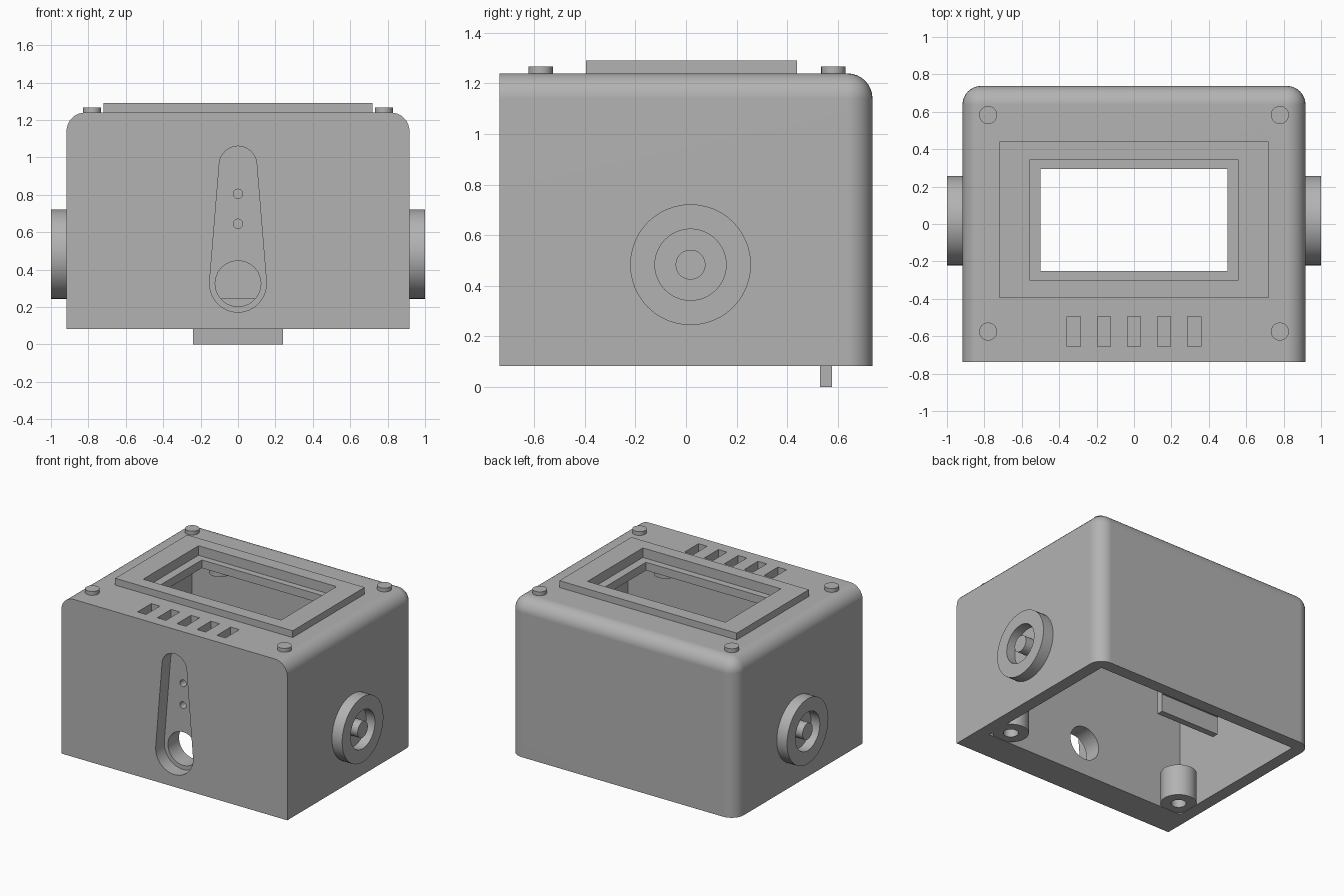
import bpy, bmesh, math
from mathutils import Matrix, Vector

cube = bpy.data.objects.get("Cube")
if cube:
    bpy.data.objects.remove(cube, do_unlink=True)

grey = bpy.data.materials.new("plain_grey")
grey.use_nodes = True
grey.diffuse_color = (0.45, 0.45, 0.45, 1)
grey.node_tree.nodes["Principled BSDF"].inputs["Base Color"].default_value = grey.diffuse_color

# Main dimensions
HX, FRONT, BACK, BASE, TOP = 0.917, -0.738, 0.738, 0.083, 1.24
WALL = 0.09
FRONT_IN = -0.51
parts = []


def make(name, bm, keep=True):
    bmesh.ops.recalc_face_normals(bm, faces=bm.faces)
    mesh = bpy.data.meshes.new(name)
    bm.to_mesh(mesh)
    bm.free()
    ob = bpy.data.objects.new(name, mesh)
    bpy.context.collection.objects.link(ob)
    mesh.materials.append(grey)
    if keep:
        parts.append(ob)
    return ob


def box_mesh(lo, hi):
    lo, hi = Vector(lo), Vector(hi)
    bm = bmesh.new()
    bmesh.ops.create_cube(bm, size=1)
    for v in bm.verts:
        v.co = Vector(lo[i] + (v.co[i] + 0.5) * (hi[i] - lo[i]) for i in range(3))
    return bm


def box(name, lo, hi, keep=True):
    return make(name, box_mesh(lo, hi), keep)


def cylinder(name, start, axis, length, radius, keep=True):
    """Round bar from start, running along axis."""
    axis = Vector(axis)
    bm = bmesh.new()
    centre = Vector(start) + axis * length / 2
    turn = axis.to_track_quat("Z", "Y").to_matrix().to_4x4()
    bmesh.ops.create_cone(bm, cap_ends=True, segments=48, radius1=radius, radius2=radius,
                          depth=length, matrix=Matrix.Translation(centre) @ turn)
    return make(name, bm, keep)


def cut(target, cutter):
    mod = target.modifiers.new("cut", "BOOLEAN")
    mod.operation, mod.solver, mod.object = "DIFFERENCE", "EXACT", cutter
    bpy.context.view_layer.objects.active = target
    bpy.ops.object.modifier_apply(modifier=mod.name)
    bpy.data.objects.remove(cutter, do_unlink=True)


# Housing: round top sides, top back and back uprights
bm = box_mesh((-HX, FRONT, BASE), (HX, BACK, TOP))
rounded = []
for e in bm.edges:
    mid = (e.verts[0].co + e.verts[1].co) / 2
    on_top, on_back, on_side = mid.z > TOP - 0.01, mid.y > BACK - 0.01, abs(mid.x) > HX - 0.01
    if (on_top and (on_back or on_side)) or (on_back and on_side):
        rounded.append(e)
bmesh.ops.bevel(bm, geom=rounded, offset=0.1, offset_type="OFFSET", segments=8,
                profile=0.5, affect="EDGES")
housing = make("housing", bm)

# Hollow inside, open below
cut(housing, box("cavity", (-HX + WALL, FRONT_IN, -0.1),
                 (HX - WALL, BACK - WALL, TOP - 0.08), False))

# Window frame with stepped opening
frame = box("window_frame", (-0.72, -0.395, TOP - 0.005), (0.72, 0.44, 1.29))
for target in (housing, frame):
    cut(target, box("recess", (-0.56, -0.3, 1.22), (0.56, 0.342, 1.4), False))
    cut(target, box("opening", (-0.5, -0.25, 1.0), (0.5, 0.295, 1.4), False))

# Row of shallow slots in the top
for i in range(-2, 3):
    x = i * 0.161
    cut(housing, box("slot", (x - 0.035, -0.655, TOP - 0.06), (x + 0.035, -0.495, TOP + 0.1), False))

# Tapered recess in the front, with through hole and two small holes
LOW, HIGH, R_LOW, R_HIGH = 0.325, 0.96, 0.152, 0.1
tilt = math.asin((R_LOW - R_HIGH) / (HIGH - LOW))
bm = bmesh.new()
outline = []
for z, r, a0, a1 in ((HIGH, R_HIGH, tilt, math.pi - tilt),
                     (LOW, R_LOW, math.pi - tilt, 2 * math.pi + tilt)):
    for k in range(25):
        a = a0 + (a1 - a0) * k / 24
        outline.append(bm.verts.new((r * math.cos(a), FRONT - 0.1, z + r * math.sin(a))))
face = bm.faces.new(outline)
out = bmesh.ops.extrude_face_region(bm, geom=[face])
bmesh.ops.translate(bm, vec=(0, 0.2, 0),
                    verts=[g for g in out["geom"] if isinstance(g, bmesh.types.BMVert)])
cut(housing, make("taper_recess", bm, False))
cut(housing, cylinder("through_hole", (0, FRONT - 0.1, LOW), (0, 1, 0), 0.5, 0.122, False))
for z in (0.645, 0.805):
    cut(housing, cylinder("small_hole", (0, FRONT, z), (0, 1, 0), 0.16, 0.025, False))

for side, label in ((1, "left"), (-1, "right")):
    # Side ring with a central hub
    out_dir = (side, 0, 0)
    ring = cylinder(label + "_ring", (side * (HX - 0.01), 0.018, 0.483), out_dir, 1.01 - HX, 0.239)
    cut(ring, cylinder("ring_recess", (side * 0.93, 0.018, 0.483), out_dir, 0.2, 0.141, False))
    cylinder(label + "_hub", (side * 0.92, 0.018, 0.483), out_dir, 0.08, 0.059)

    # Screw boss at the front lower corner
    boss = cylinder(label + "_boss", (side * 0.727, -0.406, BASE + 0.002), (0, 0, 1), 0.23, 0.12)
    cut(boss, cylinder("boss_hole", (side * 0.727, -0.406, 0), (0, 0, 1), 0.24, 0.05, False))

    # Pegs on the top and posts under it
    for y, end in ((-0.575, "front"), (0.583, "back")):
        cylinder(f"{label}_{end}_peg", (side * 0.78, y, TOP - 0.01), (0, 0, 1), 0.038, 0.048)
    for y, end in ((-0.42, "front"), (0.45, "back")):
        cylinder(f"{label}_{end}_post", (side * 0.46, y, 1.08), (0, 0, 1), 0.09, 0.075)

# Latch at the back: ledge on the wall and a hanging lip
box("latch_lip", (-0.24, 0.53, 0), (0.24, 0.577, 0.245))
box("latch_ledge", (-0.24, 0.575, 0.13), (0.24, BACK - WALL + 0.01, 0.245))

# Smooth curves, crisp edges
for ob in parts:
    bpy.ops.object.select_all(action="DESELECT")
    ob.select_set(True)
    bpy.context.view_layer.objects.active = ob
    bpy.ops.object.shade_smooth_by_angle(angle=math.radians(30))
    normals = ob.modifiers.new("even_normals", "WEIGHTED_NORMAL")
    normals.keep_sharp = True
